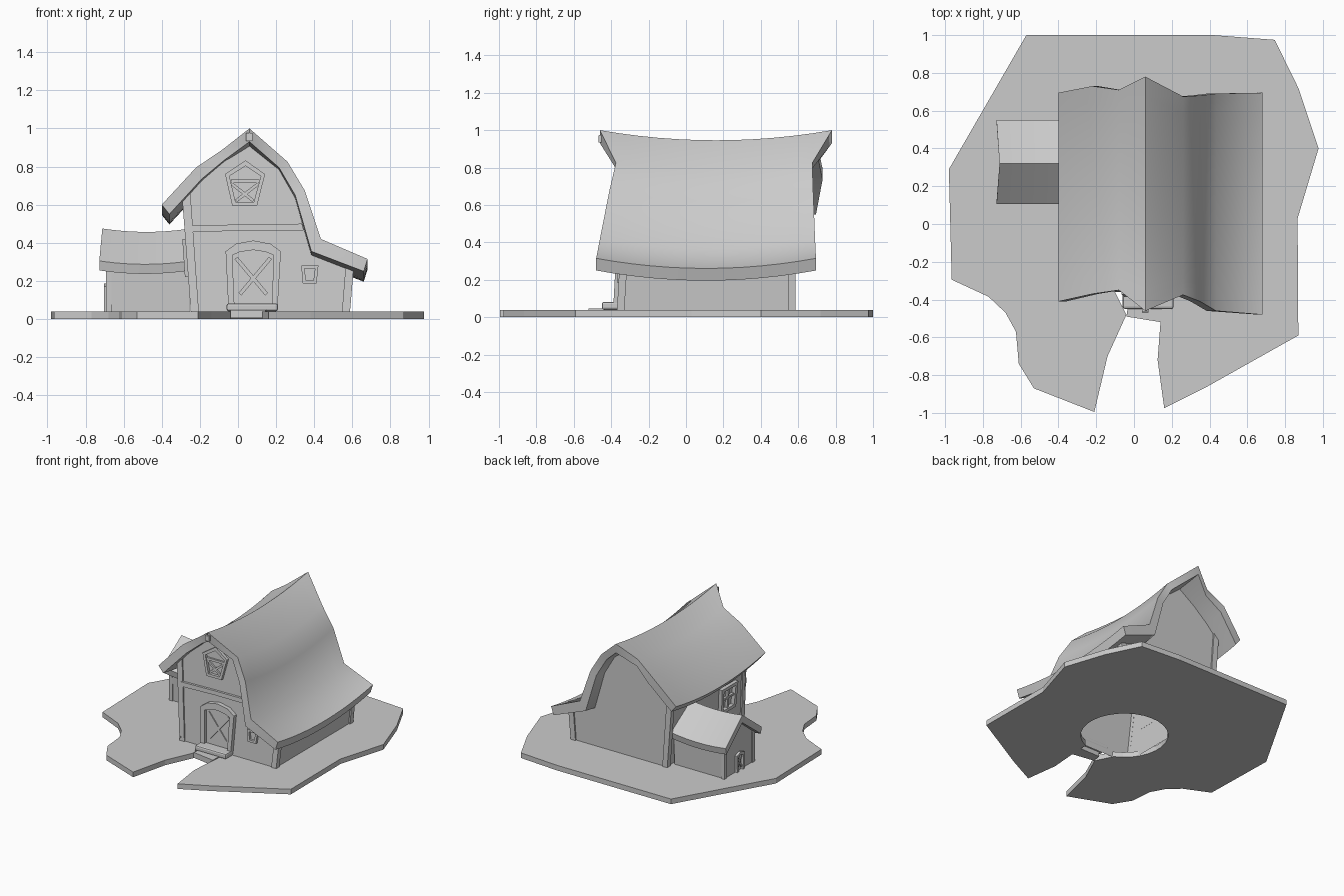
import bpy, bmesh, math

if "Cube" in bpy.data.objects:
    bpy.data.objects.remove(bpy.data.objects["Cube"])

# Placement functions: (u, v, w) -> xyz, w is the distance out of the surface
def flat(u, v, w): return (u, v, w)
def front(u, v, w): return (u, -0.36 + 0.055 * v - w, v)
def back(u, v, w): return (u, 0.575 + w, v)
def left(u, v, w): return (-0.233 - 0.07 * v - w, u, v)
def right(u, v, w): return (0.5725 + 0.083 * v + w, u, v)
def annex_end(u, v, w): return (-0.685 - w, u, v)

def make(name, verts, faces, smooth=False):
    bm = bmesh.new()
    vs = [bm.verts.new(v) for v in verts]
    for f in faces:
        bm.faces.new([vs[i] for i in f])
    bmesh.ops.recalc_face_normals(bm, faces=bm.faces)
    me = bpy.data.meshes.new(name)
    bm.to_mesh(me)
    bm.free()
    ob = bpy.data.objects.new(name, me)
    bpy.context.collection.objects.link(ob)
    if smooth:
        bpy.context.view_layer.objects.active = ob
        ob.select_set(True)
        bpy.ops.object.shade_smooth_by_angle(angle=math.radians(55))
        ob.select_set(False)
    return ob

def prism(name, pts, place, w0, w1):
    n = len(pts)
    verts = [place(u, v, w) for w in (w0, w1) for u, v in pts]
    faces = [(i, (i + 1) % n, n + (i + 1) % n, n + i) for i in range(n)]
    return make(name, verts, faces + [range(n), range(n, 2 * n)])

def frame(name, outer, inner, place, depth):
    n = len(outer)
    verts = [place(u, v, w) for ring, w in ((outer, 0), (outer, depth), (inner, depth), (inner, 0))
             for u, v in ring]
    faces = []
    for k in range(4):
        for i in range(n):
            j, m = (i + 1) % n, (k + 1) % 4
            faces.append((k * n + i, k * n + j, m * n + j, m * n + i))
    make(name, verts, faces)

def bar(name, a, b, width, place, depth):
    dx, dz = b[0] - a[0], b[1] - a[1]
    l = math.hypot(dx, dz)
    ox, oz = -dz / l * width / 2, dx / l * width / 2
    prism(name, [(a[0] + ox, a[1] + oz), (b[0] + ox, b[1] + oz),
                 (b[0] - ox, b[1] - oz), (a[0] - ox, a[1] - oz)], place, 0, depth)

def shell(name, pts, place, w0, w1, wall_edges):
    # gable faces plus side walls, open below the roof and at the floor
    n = len(pts)
    verts = [place(u, v, w) for w in (w0, w1) for u, v in pts]
    faces = [range(n), range(n, 2 * n)]
    faces += [(i, (i + 1) % n, n + (i + 1) % n, n + i) for i in wall_edges]
    make(name, verts, faces)

def roof(name, outer, inner, start, end, sag, place, steps=12):
    # closed profile swept between two uneven ends with a sagging middle
    ring = outer + inner[::-1]
    a, b = start + start[::-1], end + end[::-1]
    n, verts, faces = len(ring), [], []
    h = len(outer)
    for s in range(steps + 1):
        t = s / steps
        for (u, v), p, q in zip(ring, a, b):
            verts.append(place(u, v - sag * 4 * t * (1 - t), p + (q - p) * t))
        if s:
            for i in range(n):
                j = (i + 1) % n
                faces.append(((s - 1) * n + i, (s - 1) * n + j, s * n + j, s * n + i))
    for base in (0, steps * n):
        for i in range(h - 1):
            faces.append((base + i, base + i + 1, base + n - 2 - i, base + n - 1 - i))
    make(name, verts, faces, True)

# Ground plate: the path notch runs into a round opening below the barn
edge = [(-.57, 1), (.42, 1), (.745, .975), (.87, .72), (.977, .4), (.866, .03), (.87, -.59),
        (.38, -.865), (.16, -.975), (.125, -.72), (.145, -.46)]
edge += [(.03 + .31 * math.cos(math.radians(d)), -.07 + .31 * math.sin(math.radians(d)))
         for d in range(-68, 250, 12)]
edge += [(-.04, -.48), (-.14, -.70), (-.21, -.995), (-.53, -.87), (-.61, -.74), (-.625, -.57),
         (-.68, -.47), (-.77, -.385), (-.965, -.295), (-.98, .29)]
prism("ground", edge, flat, 0, .04)

# Steps
prism("lower_step", [(-.04, -.49), (.145, -.52), (.15, -.42), (-.03, -.42)], flat, 0.005, .047)
step = prism("upper_step", [(-.06, -.45), (.21, -.45), (.21, -.355), (-.06, -.355)], flat, .04, .082)
bev = step.modifiers.new("round", 'BEVEL')
bev.width, bev.segments = .012, 2

# Barn walls and roof
body = [(-.233, .002), (-.28, .64), (-.2, .735), (-.08, .825), (.06, .925), (.215, .79), (.305, .63),
        (.388, .35), (.595, .265), (.573, .002)]
shell("barn_walls", body, lambda u, v, w: back(u, v, 0) if w else front(u, v, 0), 0, 1, (0, 8))
roof("barn_roof",
     [(-.40, .60), (-.22, .795), (-.08, .89), (.06, 1.0), (.26, .825), (.35, .675), (.435, .42), (.68, .315)],
     [(-.36, .55), (-.19, .735), (-.07, .835), (.06, .93), (.215, .795), (.30, .65), (.385, .355), (.66, .25)],
     [-.41, -.37, -.35, -.46, -.375, -.41, -.46, -.48],
     [.695, .73, .71, .78, .675, .68, .69, .695], .054, lambda u, v, w: (u, w, v))
prism("ridge_beam", [(.043, .935), (.077, .935), (.077, .975), (.043, .975)], front, .09, .16)

# Corner posts: a strip on each face of the corner
left_post = [(-.247, .03), (-.205, .03), (-.25, .665), (-.292, .62)]
right_post = [(.545, .03), (.587, .03), (.607, .265), (.565, .28)]
for end, place, y0, y1, lean in (("front", front, -.37, -.33, .055), ("back", back, .545, .585, 0)):
    prism("left_post_" + end, left_post, place, 0, .011)
    prism("right_post_" + end, right_post, place, 0, .011)
    for side, wall, top in (("left", left, .6), ("right", right, .26)):
        prism(side + "_side_post_" + end, [(y0, .03), (y1, .03), (y1 + lean * top, top),
                                           (y0 + lean * top, top)], wall, 0, .012)

# Cross beam, bowed slightly
prism("cross_beam", [(-.245, .455), (.05, .465), (.345, .465), (.335, .5), (.05, .497), (-.25, .49)],
      front, 0, .018)

# Main door
door_out = [(-.05, .05), (-.065, .355), (-.01, .395), (.08, .412), (.17, .395), (.225, .355), (.207, .05)]
door_in = [(-.018, .05), (-.03, .335), (.01, .352), (.08, .362), (.145, .352), (.187, .335), (.177, .05)]
frame("door_frame", door_out, door_in, front, .032)
prism("door_panel", door_in, front, 0, .006)
bar("door_brace_a", (-.01, .32), (.15, .13), .02, front, .014)
bar("door_brace_b", (.17, .32), (.01, .13), .02, front, .014)

# Gable window
hatch_out = [(-.03, .595), (-.068, .76), (.04, .832), (.142, .76), (.1, .595)]
hatch_in = [(-.013, .615), (-.045, .75), (.04, .803), (.12, .75), (.083, .615)]
frame("hatch_frame", hatch_out, hatch_in, front, .022)
bar("hatch_rail", (-.038, .722), (.113, .722), .018, front, .014)
bar("hatch_brace_a", (-.033, .71), (.08, .62), .016, front, .012)
bar("hatch_brace_b", (.107, .71), (-.01, .62), .016, front, .012)

# Small front window
frame("small_window_frame", [(.34, .187), (.332, .28), (.422, .28), (.412, .187)],
      [(.356, .203), (.35, .264), (.404, .264), (.396, .203)], front, .018)

# Side window with muntins
frame("side_window_frame", [(-.22, .22), (-.23, .42), (-.03, .42), (-.04, .22)],
      [(-.195, .245), (-.202, .395), (-.058, .395), (-.065, .245)], left, .03)
bar("side_window_upright", (-.13, .245), (-.13, .395), .016, left, .02)
bar("side_window_rail", (-.20, .325), (-.06, .325), .016, left, .02)

# Annex
shell("annex_walls", [(.15, .002), (.14, .28), (.325, .42), (.515, .28), (.505, .002)],
      annex_end, 0, -.43, (0, 3))
roof("annex_roof", [(.105, .305), (.32, .475), (.55, .305)], [(.115, .255), (.32, .415), (.54, .255)],
     [-.728, -.712, -.728], [-.25, -.25, -.25], .018, lambda u, v, w: (w, u, v))
for side, y in (("front", .155), ("back", .50)):
    prism("annex_post_" + side, [(y - .015, .03), (y + .015, .03), (y + .012, .28), (y - .018, .28)],
          annex_end, -.02, .008)
frame("annex_door_frame", [(.28, .04), (.275, .17), (.325, .187), (.375, .17), (.37, .04)],
      [(.298, .04), (.295, .155), (.325, .167), (.355, .155), (.352, .04)], annex_end, .018)
bar("annex_door_brace_a", (.30, .06), (.35, .15), .012, annex_end, .008)
bar("annex_door_brace_b", (.35, .06), (.30, .15), .012, annex_end, .008)
